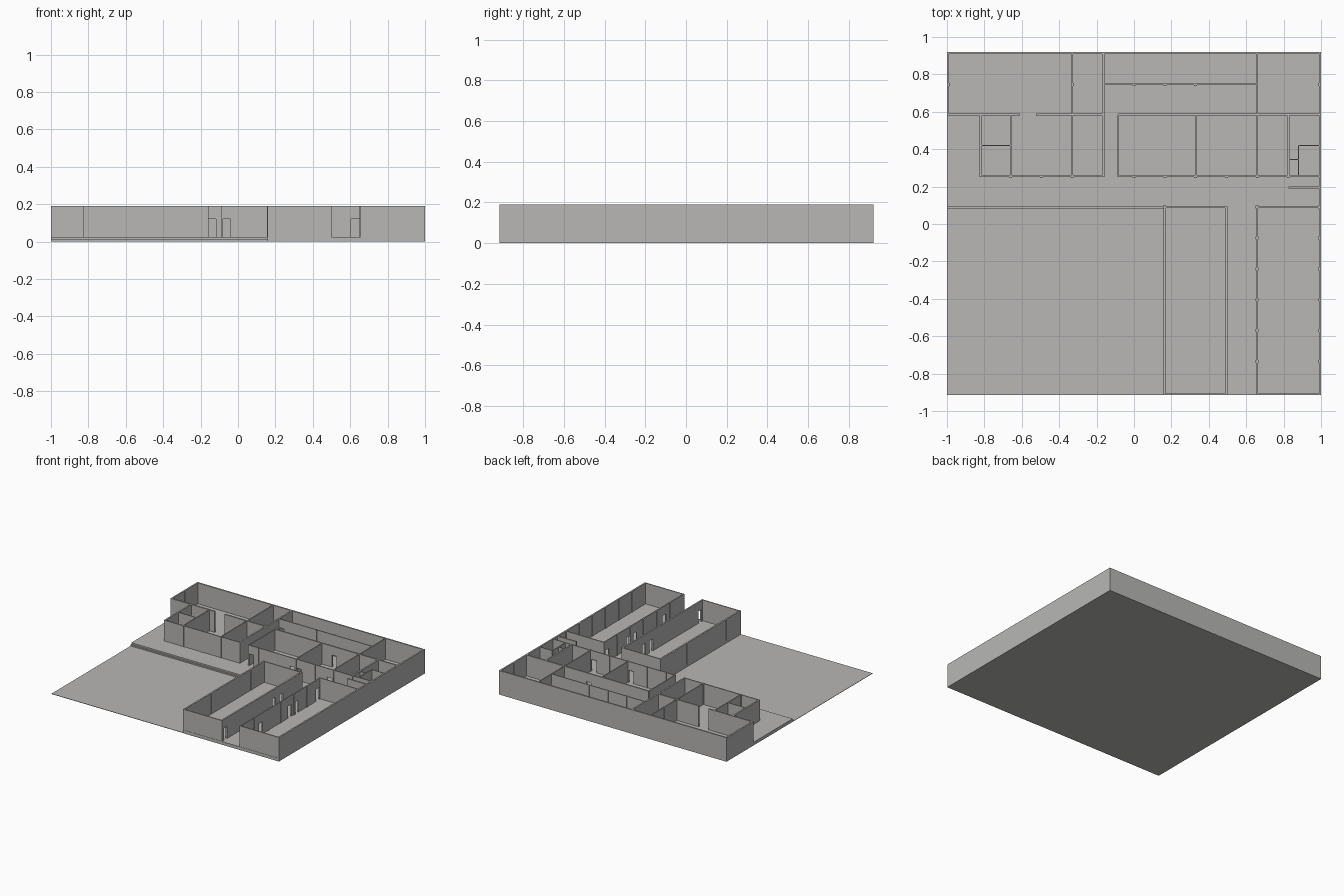
import bpy, bmesh

FLOOR, TOP, DOOR = 0.025, 0.19, 0.12
grey = bpy.data.materials.new("warm grey")
grey.diffuse_color = (0.48, 0.475, 0.465, 1)


def boxes(name, items):
    """One object made of axis aligned boxes (x0, x1, y0, y1, z0, z1)."""
    bm = bmesh.new()
    for x0, x1, y0, y1, z0, z1 in items:
        vs = bmesh.ops.create_cube(bm, size=1)["verts"]
        for v in vs:
            v.co = (x0 if v.co.x < 0 else x1,
                    y0 if v.co.y < 0 else y1,
                    z0 if v.co.z < 0 else z1)
    me = bpy.data.meshes.new(name)
    bm.to_mesh(me)
    bm.free()
    me.materials.append(grey)
    bpy.context.collection.objects.link(bpy.data.objects.new(name, me))


def wall(axis, pos, a, b, thick=0.012, doors=()):
    """Wall along an axis, split at each door with a lintel above it."""
    spans, start = [], a
    for d0, d1 in sorted(doors):
        spans += [(start, d0, FLOOR), (d0, d1, DOOR)]
        start = d1
    spans.append((start, b, FLOOR))
    h, out = thick / 2, []
    for s, e, z in spans:
        if e - s < 0.001:
            continue
        if axis == "x":
            out.append((s, e, pos - h, pos + h, z, TOP))
        else:
            out.append((pos - h, pos + h, s, e, z, TOP))
    return out


# Ground, raised floors and entrance step
boxes("ground", [(-1, 1, -0.913, 0.92, 0, 0.003)])
boxes("raised_floor", [(-1, 1, 0.09, 0.92, 0, FLOOR),
                       (0.157, 1, -0.915, 0.09, 0, FLOOR)])
boxes("entrance_step", [(-1, 0.157, 0.08, 0.09, 0, 0.013)])

# Outer walls
boxes("outer_walls",
      wall("x", 0.914, -1, 1)
      + wall("y", -0.994, 0.58, 0.92)
      + wall("y", 0.994, -0.915, 0.92))

# Walls of the back rooms
boxes("back_room_walls",
      wall("x", 0.585, -1, -0.61)
      + wall("x", 0.585, -0.525, -0.16)
      + wall("x", 0.585, -0.085, 1, doors=[(0.42, 0.46)])
      + wall("x", 0.747, -0.16, 0.66, 0.007, [(-0.157, -0.117)])
      + wall("y", -0.33, 0.585, 0.914, 0.008)
      + wall("y", -0.165, 0.25, 0.914)
      + wall("y", 0.658, 0.585, 0.914, 0.008))

# Walls of the middle rooms
boxes("middle_room_walls",
      wall("x", 0.255, -0.826, -0.16, 0.008)
      + wall("x", 0.255, -0.088, 1, 0.008,
             [(-0.08, -0.04), (0.28, 0.32), (0.34, 0.38), (0.605, 0.65)])
      + wall("y", -0.82, 0.25, 0.585)
      + wall("y", -0.66, 0.255, 0.585, 0.008)
      + wall("x", 0.42, -0.82, -0.66, 0.007)
      + wall("y", -0.33, 0.255, 0.585, 0.008)
      + wall("y", -0.083, 0.255, 0.585, 0.008)
      + wall("y", 0.33, 0.255, 0.585, 0.007)
      + wall("y", 0.658, 0.255, 0.585, 0.008)
      + wall("y", 0.825, 0.255, 0.585)
      + wall("y", 0.88, 0.255, 0.42, 0.007)
      + wall("x", 0.42, 0.88, 1, 0.007)
      + wall("x", 0.345, 0.825, 0.88, 0.007)
      + wall("x", 0.195, 0.825, 1))

# Two long front wings with a corridor between them
boxes("front_wing_walls",
      wall("y", 0.163, -0.915, 0.094)
      + wall("y", 0.493, -0.915, 0.094,
             doors=[(-0.89, -0.85), (-0.28, -0.24), (-0.19, -0.15)])
      + wall("x", 0.09, 0.163, 0.493, 0.008)
      + wall("x", -0.909, 0.163, 0.493, 0.008)
      + wall("y", 0.658, -0.915, 0.094, 0.008,
             [(-0.68, -0.64), (-0.315, -0.275), (-0.23, -0.19), (0.035, 0.075)])
      + wall("x", 0.09, 0.658, 1, 0.008)
      + wall("x", -0.909, 0.658, 1, 0.008))

# Joint posts on the panel grid
step = 0.165
spots = [(-0.165 + step * i, 0.747) for i in (1, 2, 3)]
spots += [(-0.66 + step * i, 0.255) for i in (0, 1, 2, 4, 5, 6, 7, 8, 9)]
spots += [(-0.33, 0.747), (-0.992, 0.747), (0.992, 0.747)]
for i in range(6):
    y = 0.09 - step * i
    spots += [(x, y) for x in (0.163, 0.658, 0.992)]
r = 0.008
boxes("joint_posts", [(x - r, x + r, y - r, y + r, FLOOR, TOP) for x, y in spots])
